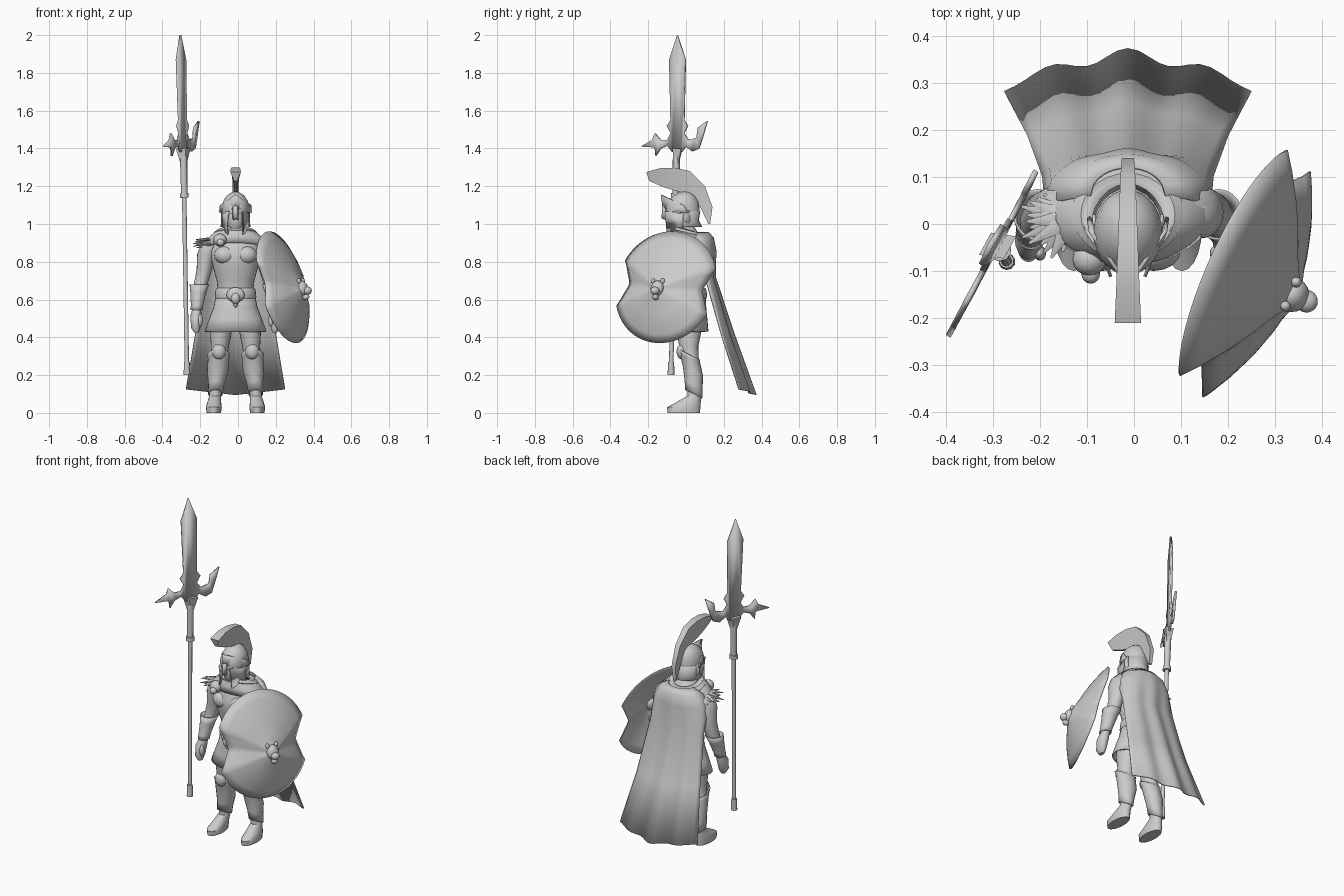
import bpy, bmesh, math, random
from mathutils import Vector, Matrix

random.seed(4)
if "Cube" in bpy.data.objects:
    bpy.data.objects.remove(bpy.data.objects["Cube"], do_unlink=True)

grey = bpy.data.materials.new("plain_grey")
grey.use_nodes = True
grey.diffuse_color = (0.6, 0.6, 0.6, 1)
grey.node_tree.nodes["Principled BSDF"].inputs["Base Color"].default_value = grey.diffuse_color
MID = -0.013  # centre line of the body


def finish(name, bm, thick=0, angle=40):
    bmesh.ops.recalc_face_normals(bm, faces=bm.faces)
    mesh = bpy.data.meshes.new(name)
    bm.to_mesh(mesh)
    bm.free()
    mesh.materials.append(grey)
    ob = bpy.data.objects.new(name, mesh)
    bpy.context.collection.objects.link(ob)
    if thick:
        mod = ob.modifiers.new("thickness", "SOLIDIFY")
        mod.thickness, mod.offset = thick, 0
    bpy.ops.object.select_all(action="DESELECT")
    ob.select_set(True)
    bpy.context.view_layer.objects.active = ob
    bpy.ops.object.shade_smooth_by_angle(angle=math.radians(angle))
    return ob


def skin(name, rows, closed=True, caps=True, thick=0, angle=40):
    """Surface through rows of points that all have the same length."""
    bm = bmesh.new()
    vs = [[bm.verts.new(p) for p in row] for row in rows]
    n = len(vs[0])
    for a, b in zip(vs, vs[1:]):
        for i in range(n if closed else n - 1):
            j = (i + 1) % n
            bm.faces.new((a[i], a[j], b[j], b[i]))
    if caps:
        bm.faces.new(vs[0])
        bm.faces.new(vs[-1])
    return finish(name, bm, thick, angle)


def loft(name, rings, side=1, n=20, caps=True, thick=0, tilt=0):
    """Stacked ellipses: height, sideways offset, y, x radius, y radius."""
    rows = []
    for z, dx, y, rx, ry in rings:
        ts = [math.tau * i / n for i in range(n)]
        rows.append([(MID + side * dx + rx * math.cos(t), y + ry * math.sin(t),
                      z - tilt * ry * math.sin(t)) for t in ts])
    return skin(name, rows, caps=caps, thick=thick)


def blob(name, centre, radii, frame=Matrix()):
    bm = bmesh.new()
    m = frame @ Matrix.Translation(centre) @ Matrix.Diagonal((*radii, 1))
    bmesh.ops.create_uvsphere(bm, u_segments=16, v_segments=10, radius=1, matrix=m)
    return finish(name, bm)


def rod(name, a, b, r1, r2, sides=10, flat=1):
    a, b = Vector(a), Vector(b)
    d = b - a
    m = Matrix.Translation((a + b) / 2) @ d.to_track_quat("Z", "Y").to_matrix().to_4x4()
    bm = bmesh.new()
    bmesh.ops.create_cone(bm, cap_ends=True, segments=sides, radius1=r1, radius2=r2,
                          depth=d.length, matrix=m @ Matrix.Diagonal((1, flat, 1, 1)))
    return finish(name, bm)


def plate(name, points, thick):
    bm = bmesh.new()
    bm.faces.new([bm.verts.new(p) for p in points])
    bmesh.ops.triangulate(bm, faces=bm.faces)
    return finish(name, bm, thick)


# Torso, skirt and belt
loft("torso", [(.55, 0, .02, .095, .08), (.64, 0, .02, .093, .075), (.7, 0, .015, .1, .08),
               (.78, 0, .005, .122, .095), (.85, 0, .005, .135, .1), (.91, 0, .02, .12, .085),
               (.95, 0, .01, .06, .055), (1.0, 0, -.01, .045, .045)], n=28)
loft("skirt", [(.63, 0, .02, .098, .08), (.56, 0, .018, .112, .085), (.5, 0, .016, .135, .093),
               (.43, 0, .015, .16, .1)], n=28, caps=False, thick=.008)
loft("belt", [(.605, 0, .02, .106, .088), (.615, 0, .02, .11, .092), (.65, 0, .02, .106, .088),
              (.66, 0, .02, .1, .082)], n=28)
blob("buckle_mane", (MID, -.075, .625), (.048, .02, .04))
blob("buckle_muzzle", (MID, -.09, .605), (.024, .022, .03))
blob("buckle_chin", (MID, -.085, .58), (.012, .014, .022))

# Limbs, built once per side
for s, side in ((-1, "right"), (1, "left")):
    loft(side + "_leg", [(0, .115, -.012, .038, .086), (.03, .115, -.012, .042, .088),
                         (.055, .113, .012, .037, .066), (.09, .108, .045, .031, .038),
                         (.14, .102, .045, .033, .038), (.22, .092, .04, .046, .046),
                         (.3, .088, .02, .046, .046), (.35, .083, .015, .047, .05),
                         (.42, .078, .015, .056, .064), (.5, .066, .015, .06, .072),
                         (.57, .055, .02, .05, .07)], s)
    loft(side + "_greave", [(.1, .107, .042, .036, .044), (.15, .102, .04, .04, .045),
                            (.22, .095, .037, .053, .051), (.29, .09, .02, .054, .052),
                            (.31, .09, .015, .058, .056)], s, caps=False, thick=.005, tilt=.5)
    blob(side + "_knee_guard", (MID + s * .088, -.022, .325), (.036, .028, .042))
    loft(side + "_arm", [(.425, .207, -.05, .012, .018), (.45, .211, -.047, .024, .034),
                         (.51, .21, -.035, .03, .038), (.55, .206, -.018, .023, .028),
                         (.62, .197, .005, .032, .036), (.69, .182, .025, .037, .042),
                         (.76, .165, .03, .041, .047), (.84, .154, .025, .049, .056),
                         (.89, .137, .022, .047, .054), (.92, .118, .02, .03, .04)], s)
    loft(side + "_gauntlet", [(.545, .206, -.018, .03, .034), (.57, .204, -.012, .03, .035),
                              (.64, .197, .008, .04, .044), (.68, .192, .02, .049, .052)],
         s, caps=False, thick=.005)
    blob(side + "_thumb", (MID + s * .187, -.062, .49), (.013, .016, .034))
    blob(side + "_chest_muscle", (MID + s * .055, -.055, .835), (.058, .045, .048))

# Mantle, collar roll and cape
loft("mantle", [(.965, 0, .015, .07, .065), (.958, 0, .022, .1, .088), (.935, 0, .03, .125, .1),
                (.905, 0, .03, .16, .113), (.865, 0, .032, .178, .115)],
     n=32, caps=False, thick=.008, tilt=.3)
loft("collar_roll", [(.925, 0, .03, .115, .1), (.95, 0, .025, .118, .102), (.965, 0, .02, .1, .088),
                     (.96, 0, .015, .075, .07)], n=28, caps=False, tilt=.25)
cape = []
for z, hw, edge, back, fold in ((.955, .08, .06, .12, 0), (.925, .14, .05, .145, 0),
                                (.86, .175, .05, .155, .003), (.72, .18, .1, .15, .005),
                                (.42, .212, .185, .245, .009), (.125, .262, .28, .355, .016)):
    row = []
    for i in range(25):
        t = i / 12 - 1
        bulge = math.sqrt(1 - t * t) if z > .7 else 1 - t * t
        y = edge + (back - edge) * bulge + fold * math.cos(t * 3 * math.pi) * (1 - t * t)
        drop = .03 * (1 - abs(t)) if z < .2 else 0
        row.append((MID + t * hw, y, z - drop))
    cape.append(row)
skin("cape", cape, closed=False, caps=False, thick=.006)

# Right shoulder: beast head and fur tufts
blob("shoulder_beast_head", (-.095, -.075, .915), (.036, .035, .034))
blob("shoulder_beast_muzzle", (-.092, -.105, .902), (.02, .022, .02))
for i in range(13):
    a = math.pi * (.72 + .72 * i / 12)
    d = Vector((math.cos(a), .8 * math.sin(a), random.uniform(-.3, .05)))
    p = Vector((-.135, .01, .895 + .012 * (i % 3)))
    q = p + d * random.uniform(.085, .115)
    rod(f"fur_tuft_{i}", p + d * .03, q, .02, .003, 6, .5)

# Head and helmet
blob("head", (MID, -.032, 1.03), (.052, .062, .085))
loft("helmet_bowl", [(1.055, 0, -.015, .072, .088), (1.085, 0, -.018, .073, .09),
                     (1.12, 0, -.015, .066, .08), (1.15, 0, -.01, .047, .056),
                     (1.167, 0, -.008, .022, .028), (1.172, 0, -.008, .005, .007)], n=28)
guard = []
for z, rx, ry in ((1.07, .072, .088), (1.02, .069, .08), (.985, .078, .098)):
    guard.append([(MID + rx * math.cos(math.pi * i / 12), -.015 + ry * math.sin(math.pi * i / 12), z)
                  for i in range(13)])
skin("neck_guard", guard, closed=False, caps=False, thick=.006)
cheek = ((-.112, 1.065), (-.02, 1.075), (.02, 1.07), (.02, 1.01), (-.04, .965), (-.1, .945), (-.088, 1.0))
for s, side in ((-1, "right"), (1, "left")):
    plate(side + "_cheek_guard", [(MID + s * (.073 - .36 * max(0, -.01 - y)), y, z) for y, z in cheek], .007)
    plate(side + "_brow", [(MID, -.132, 1.155), (MID, -.122, 1.09), (MID + s * .062, -.06, 1.06),
                           (MID + s * .084, .015, 1.06), (MID + s * .08, -.015, 1.1)], .008)
    plate(side + "_nose_guard", [(MID, -.124, 1.1), (MID, -.128, 1.03), (MID + s * .012, -.105, 1.02),
                                 (MID + s * .014, -.108, 1.09)], .006)

# Crest: wide outer edge, narrow inner edge
outer = ((-.21, 1.275), (-.14, 1.295), (-.06, 1.298), (.02, 1.28), (.1, 1.2), (.14, 1.09), (.128, 1.0))
inner = ((-.195, 1.228), (-.12, 1.195), (-.05, 1.175), (.03, 1.15), (.07, 1.1), (.09, 1.06), (.118, 1.0))
rows = []
for i, ((y, z), (v, w)) in enumerate(zip(outer, inner)):
    b = .028 - .003 * i
    rows.append([(MID - b, y, z), (MID + b, y, z), (MID + .007, v, w), (MID - .007, v, w)])
skin("crest", rows, angle=30)

# Spear
foot, top = Vector((-.27, -.08, .2)), Vector((-.288, -.05, 1.36))
rod("spear_shaft", foot, top, .012, .012)
rod("spear_butt", foot, foot.lerp(top, .06), .018, .016)
rod("spear_collar", foot.lerp(top, .82), top, .017, .02)
rod("spear_ring", foot.lerp(top, .81), foot.lerp(top, .83), .024, .024)
rod("spear_socket", (-.288, -.05, 1.3), (-.29, -.046, 1.4), .012, .044, 4, .7)
blade = ((0, 2), (.048, 1.87), (.04, 1.55), (.062, 1.52), (.04, 1.48), (.065, 1.445), (.115, 1.455),
         (.125, 1.51), (.18, 1.545), (.152, 1.46), (.13, 1.4), (.09, 1.385), (.05, 1.41), (.025, 1.38),
         (-.03, 1.38), (-.06, 1.415), (-.1, 1.4), (-.13, 1.36), (-.135, 1.405), (-.22, 1.41),
         (-.15, 1.445), (-.135, 1.48), (-.1, 1.445), (-.06, 1.445), (-.04, 1.48), (-.062, 1.52),
         (-.04, 1.55), (-.048, 1.87))
plate("spear_blade", [(-.29 - .025 * (z - 1.4) + .475 * u, -.045 + .88 * u, z) for u, z in blade], .012)

# Round shield with a notch on each side, tilted outwards
normal, across = Vector((.876, -.394, .255)).normalized(), Vector((.41, .912, 0)).normalized()
frame = Matrix((across, normal.cross(across), normal)).transposed().to_4x4()
frame.translation = (.235, -.105, .665)


def rim(deg):
    a = abs((deg + 90) % 180 - 90)
    return .215 + .07 * (a / 25) ** 1.5 if a < 25 else .285 + .02 * math.sin(math.radians(a))


rows = []
for f, h in ((1, 0), (.85, .025), (.65, .053), (.45, .075), (.28, .09), (.16, .104), (.08, .112), (.01, .115)):
    rows.append([frame @ Vector((f * rim(d) * math.cos(math.radians(d - 5)),
                                 f * rim(d) * math.sin(math.radians(d - 5)) - .04 * (1 - f), h))
                 for d in range(0, 360, 5)])
skin("shield", rows, caps=False, thick=.005)
blob("shield_beast_head", (0, -.035, .11), (.036, .042, .03), frame)
blob("shield_beast_muzzle", (0, -.055, .135), (.024, .022, .024), frame)
blob("shield_beast_jaw", (0, -.085, .118), (.016, .016, .02), frame)
for s, side in ((-1, "right"), (1, "left")):
    blob(side + "_beast_ear", (s * .028, .005, .113), (.011, .014, .011), frame)
